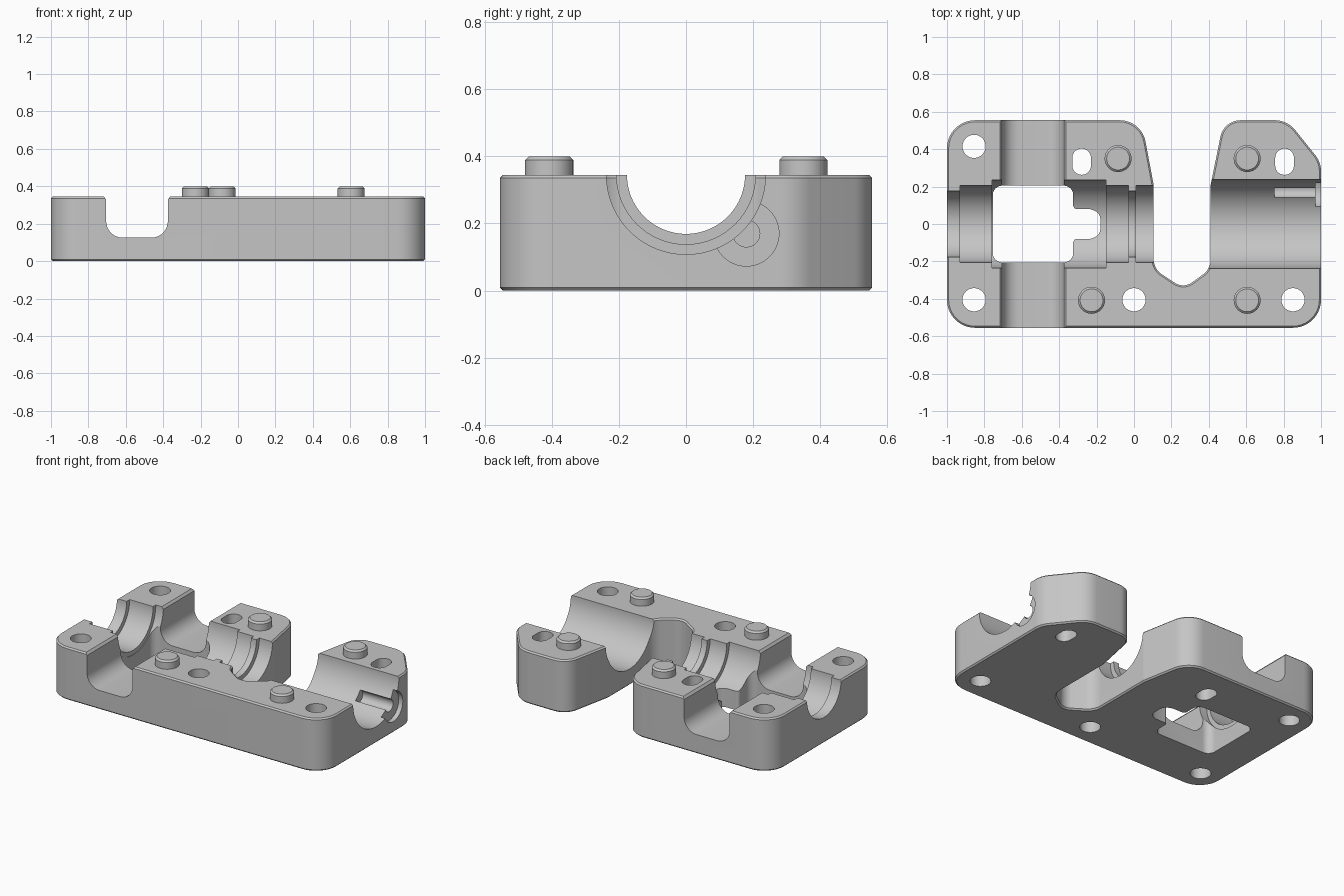
import bpy, bmesh, math
from mathutils import Vector

start_cube = bpy.data.objects.get("Cube")
if start_cube:
    bpy.data.objects.remove(start_cube, do_unlink=True)

TOP = 0.345      # height of the split face, also the bore axis
CHAMFER = 0.009

grey = bpy.data.materials.new("light_grey")
grey.use_nodes = True
colour = (0.56, 0.56, 0.56, 1)
grey.diffuse_color = colour
grey.node_tree.nodes["Principled BSDF"].inputs["Base Color"].default_value = colour


def rounded(corners, steps=10):
    """Polygon from (u, v, radius) corners, each replaced by an arc."""
    points = []
    for i, (u, v, radius) in enumerate(corners):
        p = Vector((u, v, 0))
        if radius == 0:
            points.append((u, v))
            continue
        before = Vector((*corners[i - 1][:2], 0))
        after = Vector((*corners[(i + 1) % len(corners)][:2], 0))
        d1, d2 = (before - p).normalized(), (after - p).normalized()
        half = d1.angle(d2) / 2
        centre = p + (d1 + d2).normalized() * radius / math.sin(half)
        reach = radius / math.tan(half)
        first = (p + d1 * reach - centre).normalized()
        last = (p + d2 * reach - centre).normalized()
        for k in range(steps + 1):
            q = centre + first.slerp(last, k / steps) * radius
            points.append((q.x, q.y))
    return points


def circle(u, v, radius, sides=64):
    turn = math.tau / sides
    return [(u + radius * math.cos(i * turn), v + radius * math.sin(i * turn))
            for i in range(sides)]


def slot(u, v, half_width, half_length):
    return rounded([(u + a * half_width, v + b * half_length, half_width * 0.99)
                    for a, b in ((-1, -1), (1, -1), (1, 1), (-1, 1))])


def prism(name, outline, axis, low, high, chamfer=0):
    """Extrude an outline along an axis, optionally chamfering both ends."""
    place = {"x": lambda u, v, w: (w, u, v),
             "y": lambda u, v, w: (u, w, v),
             "z": lambda u, v, w: (u, v, w)}[axis]
    bm = bmesh.new()
    ends = [[bm.verts.new(place(u, v, w)) for u, v in outline] for w in (low, high)]
    caps = [bm.faces.new(ring) for ring in ends]
    n = len(outline)
    for i in range(n):
        j = (i + 1) % n
        bm.faces.new((ends[0][i], ends[0][j], ends[1][j], ends[1][i]))
    bmesh.ops.recalc_face_normals(bm, faces=bm.faces)
    if chamfer:
        rim = [e for cap in caps for e in cap.edges]
        bmesh.ops.bevel(bm, geom=rim, offset=chamfer, segments=1,
                        affect='EDGES', profile=0.5)
    mesh = bpy.data.meshes.new(name)
    bm.to_mesh(mesh)
    bm.free()
    mesh.materials.append(grey)
    obj = bpy.data.objects.new(name, mesh)
    bpy.context.collection.objects.link(obj)
    return obj


def activate(obj):
    bpy.ops.object.select_all(action='DESELECT')
    obj.select_set(True)
    bpy.context.view_layer.objects.active = obj


def cut(body, outline, axis, low, high):
    cutter = prism("cutter", outline, axis, low, high)
    cutter.hide_render = True
    activate(body)
    mod = body.modifiers.new("cut", 'BOOLEAN')
    mod.operation = 'DIFFERENCE'
    mod.solver = 'EXACT'
    mod.object = cutter
    bpy.ops.object.modifier_apply(modifier=mod.name)
    bpy.data.objects.remove(cutter, do_unlink=True)


# Block with rounded corners and a deep notch in its back edge
body = prism("housing_half", rounded([
    (-1, -0.555, 0.15), (1, -0.555, 0.15),
    (1, 0.33, 0.14), (0.82, 0.555, 0.14),
    (0.48, 0.555, 0.11), (0.41, 0.21, 0.05),
    (0.41, -0.24, 0.1), (0.265, -0.345, 0.08), (0.105, -0.24, 0.1),
    (0.105, 0.21, 0.05), (0.04, 0.555, 0.14),
    (-1, 0.555, 0.15)]), "z", 0, TOP, CHAMFER)

# Stepped bore along x: lips, bearing seats, inner pocket, wide right end
for radius, low, high in ((0.176, -1.1, 0.25),
                          (0.207, -0.93, -0.6),
                          (0.207, -0.4, -0.03),
                          (0.207, 0.01, 0.25),
                          (0.235, -0.76, -0.15),
                          (0.237, 0.3, 1.1)):
    cut(body, circle(0, TOP, radius, 96), "x", low, high)

# Cross channel with rounded floor and eased top edges
cut(body, rounded([
    (-0.717, 0.5, 0), (-0.717, TOP, 0), (-0.705, 0.33, 0),
    (-0.705, 0.125, 0.09), (-0.375, 0.125, 0.09),
    (-0.375, 0.33, 0), (-0.363, TOP, 0), (-0.363, 0.5, 0)]), "y", -0.7, 0.7)

# Window through the floor, with a tongue towards the notch
cut(body, rounded([
    (-0.755, -0.205, 0.05), (-0.325, -0.205, 0.05),
    (-0.325, -0.08, 0.02), (-0.235, -0.08, 0),
    (-0.18, -0.06, 0.05), (-0.18, 0.06, 0.05),
    (-0.235, 0.08, 0), (-0.325, 0.08, 0.02),
    (-0.325, 0.205, 0.05), (-0.755, 0.205, 0.05)]), "z", -0.1, 0.5)

# Side recess and small groove at the right end of the bore
cut(body, circle(0.18, 0.17, 0.097), "x", 0.97, 1.1)
cut(body, circle(0.18, 0.17, 0.04, 32), "x", 0.75, 1.1)

# Screw holes and adjustment slots
for x, y in ((-0.855, 0.415), (-0.855, -0.405), (0, -0.405), (0.85, -0.405)):
    cut(body, circle(x, y, 0.062, 48), "z", -0.1, 0.5)
for x in (-0.28, 0.805):
    cut(body, slot(x, 0.333, 0.05, 0.07), "z", -0.1, 0.5)

activate(body)
bpy.ops.object.shade_smooth_by_angle(angle=math.radians(25))

# Locating pins
for name, x, y in (("back_left_pin", 0.605, 0.35), ("back_right_pin", -0.085, 0.35),
                   ("front_left_pin", 0.605, -0.408), ("front_right_pin", -0.227, -0.408)):
    pin = prism(name, circle(x, y, 0.072, 48), "z", 0.3, 0.4, 0.011)
    activate(pin)
    bpy.ops.object.shade_smooth_by_angle(angle=math.radians(25))
